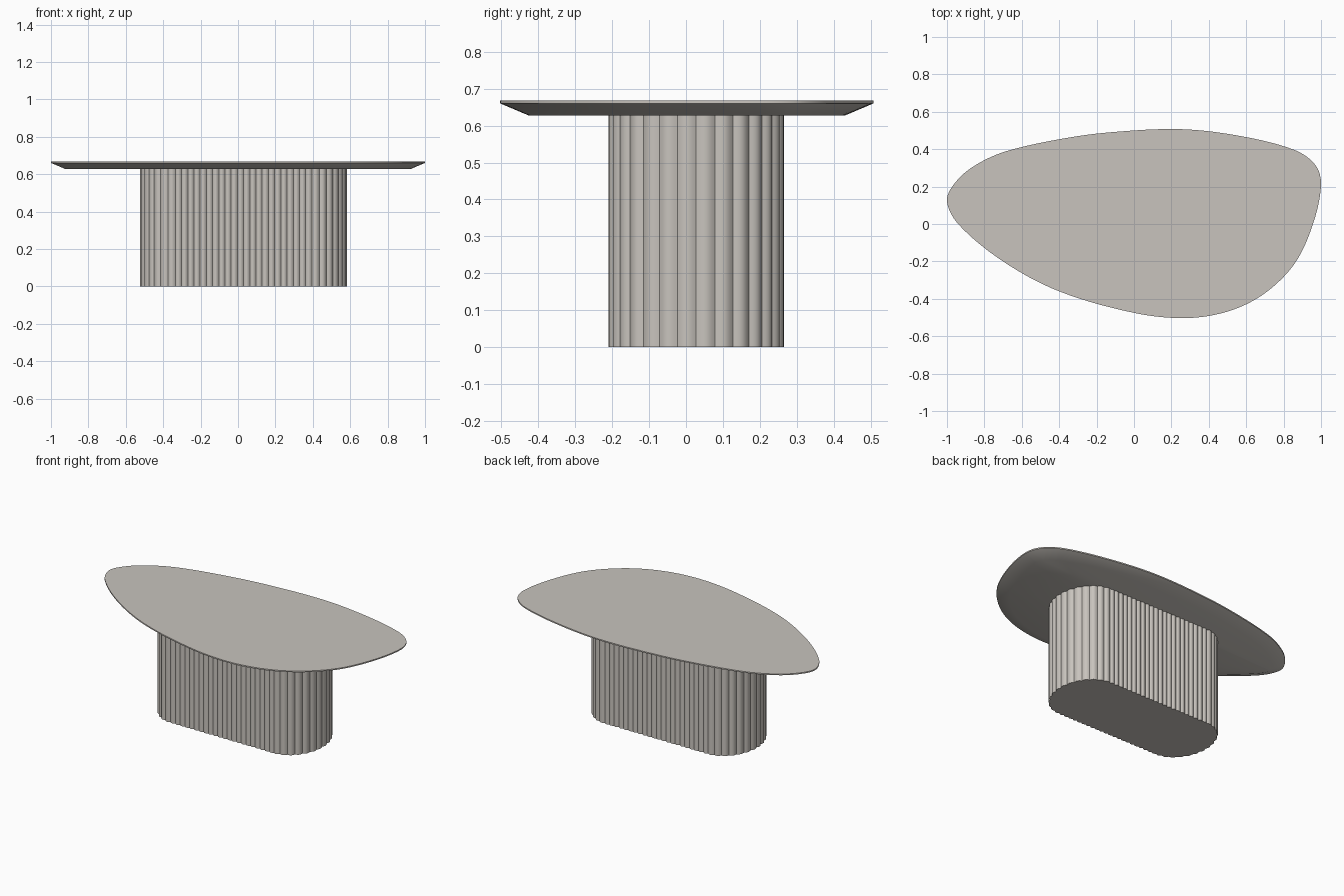
import bpy, bmesh, math
from mathutils import Vector

if "Cube" in bpy.data.objects:
    bpy.data.objects.remove(bpy.data.objects["Cube"])

mat = bpy.data.materials.new("warm_stone_grey")
mat.diffuse_color = (0.58, 0.55, 0.51, 1)
mat.use_nodes = True
mat.node_tree.nodes["Principled BSDF"].inputs["Base Color"].default_value = mat.diffuse_color


def smooth_loop(pts, n=8):
    """Closed curve through the points, with chord-length tangents."""
    p = [Vector(q) for q in pts]
    k = len(p)
    d = [(p[(i + 1) % k] - p[i]).length for i in range(k)]
    t = [(p[(i + 1) % k] - p[i - 1]) / (d[i] + d[i - 1]) for i in range(k)]
    out = []
    for i in range(k):
        j = (i + 1) % k
        for s in range(n):
            u = s / n
            out.append(p[i] * (2*u**3 - 3*u**2 + 1) + t[i] * d[i] * (u**3 - 2*u**2 + u)
                       + p[j] * (3*u**2 - 2*u**3) + t[j] * d[i] * (u**3 - u**2))
    return out


def normals(loop):
    """Outward normals of a counter-clockwise loop."""
    k = len(loop)
    res = []
    for i in range(k):
        e = loop[(i + 1) % k] - loop[i - 1]
        res.append(Vector((e.y, -e.x)).normalized())
    return res


def loft(name, rings):
    """Solid from stacked (loop, z) rings, capped at both ends."""
    bm = bmesh.new()
    vs = [[bm.verts.new((q.x, q.y, z)) for q in loop] for loop, z in rings]
    k = len(vs[0])
    for a, b in zip(vs, vs[1:]):
        for i in range(k):
            j = (i + 1) % k
            bm.faces.new((a[i], a[j], b[j], b[i]))
    bm.faces.new(vs[0][::-1])
    bm.faces.new(vs[-1])
    me = bpy.data.meshes.new(name)
    bm.to_mesh(me)
    bm.free()
    me.materials.append(mat)
    ob = bpy.data.objects.new(name, me)
    bpy.context.collection.objects.link(ob)
    bpy.ops.object.select_all(action='DESELECT')
    ob.select_set(True)
    bpy.context.view_layer.objects.active = ob
    bpy.ops.object.shade_smooth_by_angle(angle=math.radians(25))
    return ob


# tabletop: pebble outline with a wide chamfer underneath
outline = smooth_loop([
    (-1, .13), (-.94, 0), (-.70, -.20), (-.40, -.36), (0, -.475), (.28, -.503),
    (.51, -.465), (.70, -.37), (.86, -.21), (.957, 0), (1, .21), (.97, .315),
    (.86, .395), (.57, .47), (.25, .507), (-.13, .49), (-.40, .453), (-.68, .39),
    (-.83, .325), (-.94, .24)])
nrm = normals(outline)
under = [q - n * 0.078 for q, n in zip(outline, nrm)]
loft("tabletop", [(under, .627), (outline, .660), (outline, .668)])

# pedestal: rounded oblong ringed by convex vertical reeds
BULGE, SIDE, END, STEPS = 0.009, 22, 14, 6
RX, RY, HALF = 0.19 - BULGE, 0.2375 - BULGE, 0.365
path = []
for sgn in (1, -1):
    for i in range(END * STEPS):
        a = -math.pi / 2 + math.pi * i / (END * STEPS)
        path.append(Vector((sgn * (HALF + RX * math.cos(a)), sgn * RY * math.sin(a))))
    for i in range(SIDE * STEPS):
        path.append(Vector((sgn * HALF * (1 - 2 * i / (SIDE * STEPS)), sgn * RY)))
reeds = [q + n * BULGE * math.sin(math.pi * (i % STEPS) / STEPS) + Vector((.03, .0275))
         for i, (q, n) in enumerate(zip(path, normals(path)))]
loft("reeded_pedestal", [(reeds, 0), (reeds, .628)])
